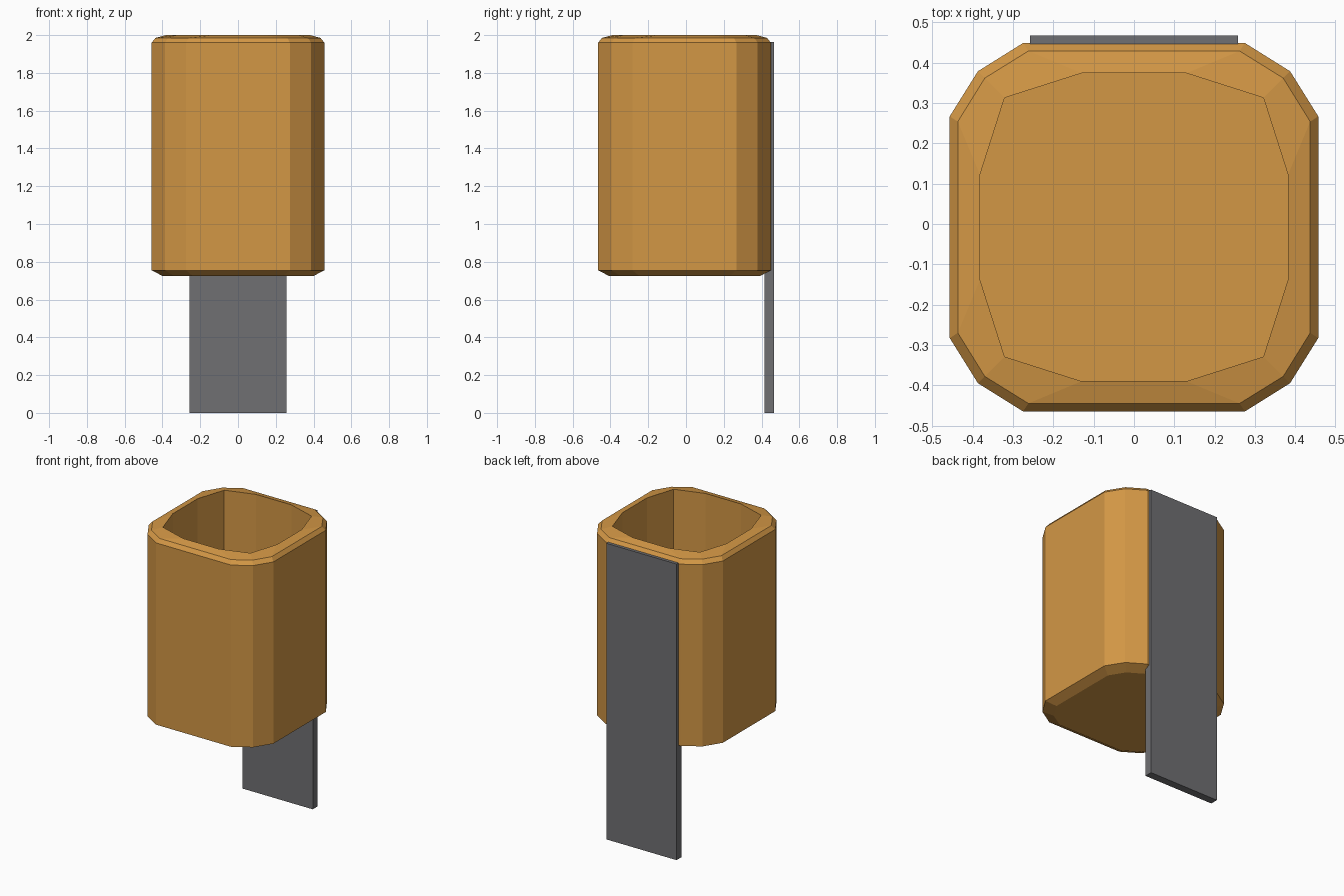
import bpy, bmesh

if "Cube" in bpy.data.objects:
    bpy.data.objects.remove(bpy.data.objects["Cube"])


def material(name, color):
    m = bpy.data.materials.new(name)
    m.diffuse_color = color
    m.use_nodes = True
    m.node_tree.nodes["Principled BSDF"].inputs["Base Color"].default_value = m.diffuse_color
    return m


def add_object(name, bm, mat):
    bmesh.ops.recalc_face_normals(bm, faces=bm.faces)
    me = bpy.data.meshes.new(name)
    bm.to_mesh(me)
    bm.free()
    me.materials.append(mat)
    ob = bpy.data.objects.new(name, me)
    bpy.context.collection.objects.link(ob)
    return ob


def rounded_square(half, flat, corner):
    """Twelve-sided section: three points per corner, turned four times."""
    x_pts = [(half, flat), (corner, corner), (flat, half)]
    pts = []
    for c, s in ((1, 0), (0, 1), (-1, 0), (0, -1)):
        pts += [(c * x - s * y, s * x + c * y) for x, y in x_pts]
    return pts


# Hollow cup: stacked sections from the underside, over the rim, to the inner floor
CENTRE_Y = -0.008
sections = [
    (0.725, 0.400, 0.240, 0.339),
    (0.755, 0.457, 0.275, 0.387),
    (1.960, 0.457, 0.275, 0.387),
    (1.985, 0.437, 0.262, 0.370),
    (2.000, 0.382, 0.130, 0.321),
    (0.800, 0.382, 0.130, 0.321),
]
bm = bmesh.new()
rings = [[bm.verts.new((x, y + CENTRE_Y, z)) for x, y in rounded_square(h, f, c)]
         for z, h, f, c in sections]
for low, high in zip(rings, rings[1:]):
    for i in range(len(low)):
        j = (i + 1) % len(low)
        bm.faces.new((low[i], low[j], high[j], high[i]))
bm.faces.new(rings[0])
bm.faces.new(rings[-1])
add_object("cup", bm, material("orange", (0.65, 0.31, 0.06, 1)))

# Flat back plate that runs from the ground to just below the rim
bm = bmesh.new()
bmesh.ops.create_cube(bm, size=1)
bmesh.ops.scale(bm, vec=(0.516, 0.052, 1.963), verts=bm.verts)
bmesh.ops.translate(bm, vec=(0, 0.441, 0.9815), verts=bm.verts)
add_object("back_plate", bm, material("dark_grey", (0.16, 0.16, 0.17, 1)))
